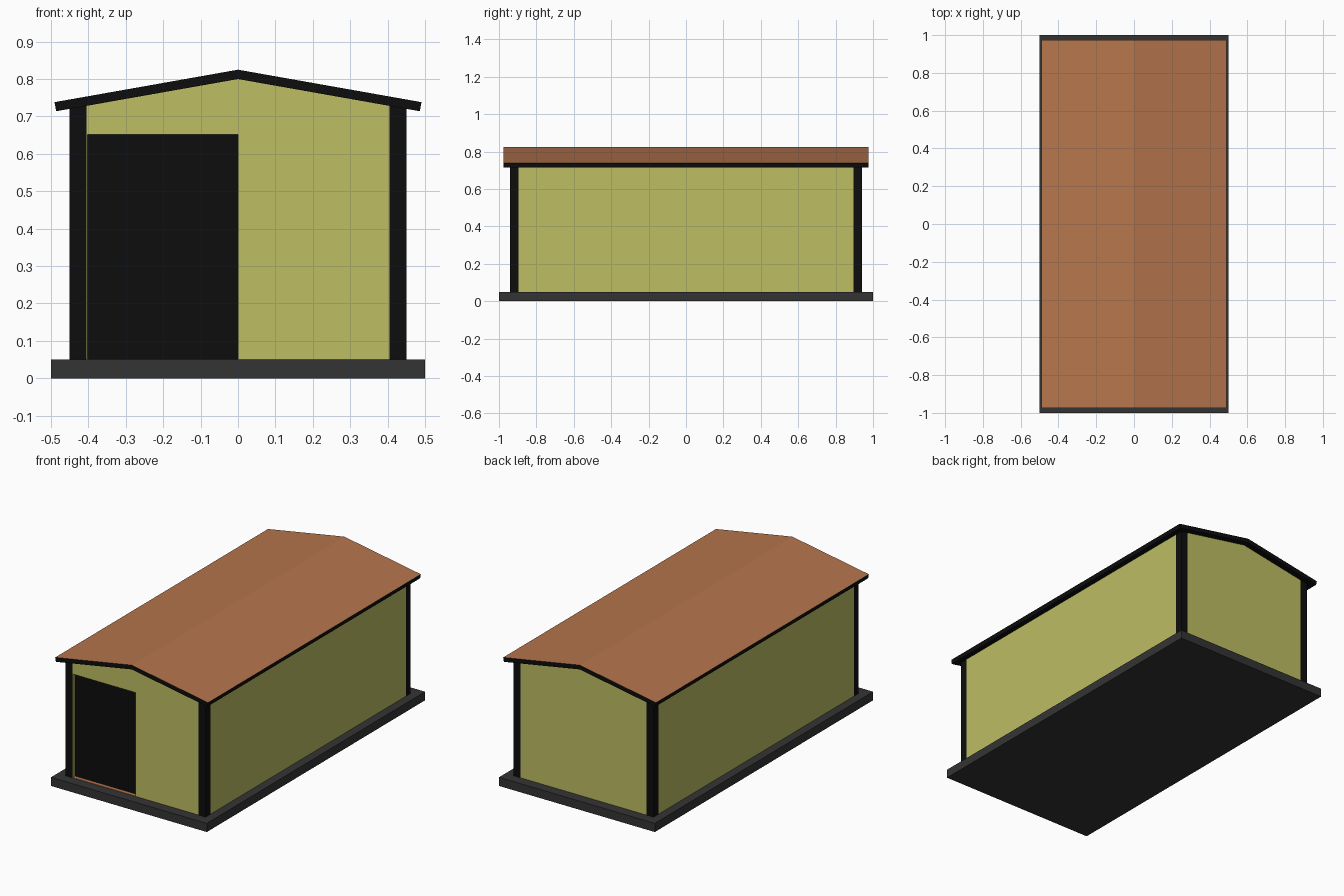
import bpy
import bmesh
from mathutils import Vector

cube = bpy.data.objects.get("Cube")
if cube:
    bpy.data.objects.remove(cube, do_unlink=True)


def material(name, rgb):
    mat = bpy.data.materials.new(name)
    mat.use_nodes = True
    color = (*rgb, 1)
    mat.diffuse_color = color
    bsdf = next(n for n in mat.node_tree.nodes if n.type == 'BSDF_PRINCIPLED')
    bsdf.inputs["Base Color"].default_value = color
    return mat


OLIVE = material("olive cladding", (0.51, 0.51, 0.125))
BLACK = material("black trim", (0.004, 0.004, 0.004))
GREY = material("dark grey concrete", (0.034, 0.034, 0.034))
CLAY = material("terracotta", (0.46, 0.178, 0.073))

# Shared dimensions
HALF_X, HALF_Y = 0.45, 0.94
POST, WALL = 0.045, 0.022
FLOOR, DOOR_TOP = 0.05, 0.652
RIDGE, SLOPE = 0.80, 0.177


def roof_z(x):
    """Height of the roof underside."""
    return RIDGE - SLOPE * abs(x)


def extrude_profile(name, points, y0, y1, *mats):
    """Extrude an outline given as (x, z) pairs along y."""
    bm = bmesh.new()
    face = bm.faces.new([bm.verts.new((x, y0, z)) for x, z in points])
    moved = bmesh.ops.extrude_face_region(bm, geom=[face])["geom"]
    verts = [g for g in moved if isinstance(g, bmesh.types.BMVert)]
    bmesh.ops.translate(bm, verts=verts, vec=Vector((0, y1 - y0, 0)))
    bmesh.ops.recalc_face_normals(bm, faces=bm.faces)
    mesh = bpy.data.meshes.new(name)
    bm.to_mesh(mesh)
    bm.free()
    for mat in mats:
        mesh.materials.append(mat)
    obj = bpy.data.objects.new(name, mesh)
    bpy.context.collection.objects.link(obj)
    return obj


def box(name, x0, x1, y0, y1, z0, z1, mat):
    outline = [(x0, z0), (x1, z0), (x1, z1), (x0, z1)]
    return extrude_profile(name, outline, y0, y1, mat)


INNER_X, INNER_Y = HALF_X - POST, HALF_Y - POST

# Base slab and interior floor
box("base_slab", -0.5, 0.5, -1, 1, 0, FLOOR, GREY)
box("floor", -INNER_X, INNER_X, -HALF_Y, HALF_Y - WALL, FLOOR, FLOOR + 0.002, CLAY)

# Corner posts and side walls, tops cut to the roof pitch
for side, sx in (("right", -1), ("left", 1)):
    for end, sy in (("front", -1), ("back", 1)):
        a, b = sx * INNER_X, sx * HALF_X
        outline = [(a, FLOOR), (b, FLOOR), (b, roof_z(b)), (a, roof_z(a))]
        extrude_profile(f"{end}_{side}_post", outline, sy * INNER_Y, sy * HALF_Y, BLACK)
    a, b = sx * (HALF_X - WALL), sx * HALF_X
    outline = [(a, FLOOR), (b, FLOOR), (b, roof_z(b)), (a, roof_z(a))]
    extrude_profile(f"{side}_wall", outline, -INNER_Y, INNER_Y, OLIVE)

# Gable walls, the front one with a doorway notch
gable = [(INNER_X, FLOOR), (INNER_X, roof_z(INNER_X)), (0, RIDGE), (-INNER_X, roof_z(INNER_X))]
extrude_profile("back_wall", gable + [(-INNER_X, FLOOR)], HALF_Y - WALL, HALF_Y, OLIVE)
jamb = -INNER_X + 0.001
doorway = [(-INNER_X, FLOOR), (jamb, FLOOR), (jamb, DOOR_TOP), (0, DOOR_TOP), (0, FLOOR)]
extrude_profile("front_wall", gable + doorway, -HALF_Y, -HALF_Y + WALL, OLIVE)

# Jamb lining on the post side of the doorway
box("door_jamb", jamb, jamb + 0.002, -HALF_Y + 0.001, -HALF_Y + WALL, FLOOR, DOOR_TOP, OLIVE)

# Door panel behind the front wall
box("door", -INNER_X, 0.02, -HALF_Y + WALL, -HALF_Y + WALL + 0.015,
    FLOOR + 0.002, DOOR_TOP + 0.02, BLACK)

# Pitched roof slab: terracotta on top, black edges and underside
EAVE, THICK = 0.486, 0.025
under = [(-EAVE, roof_z(EAVE)), (0, RIDGE), (EAVE, roof_z(EAVE))]
tip = EAVE + THICK * SLOPE
top = [(tip, roof_z(tip) + THICK), (0, RIDGE + THICK), (-tip, roof_z(tip) + THICK)]
roof = extrude_profile("roof", under + top, -0.975, 0.975, BLACK, CLAY)
for poly in roof.data.polygons:
    poly.material_index = 1 if poly.normal.z > 0.5 else 0
